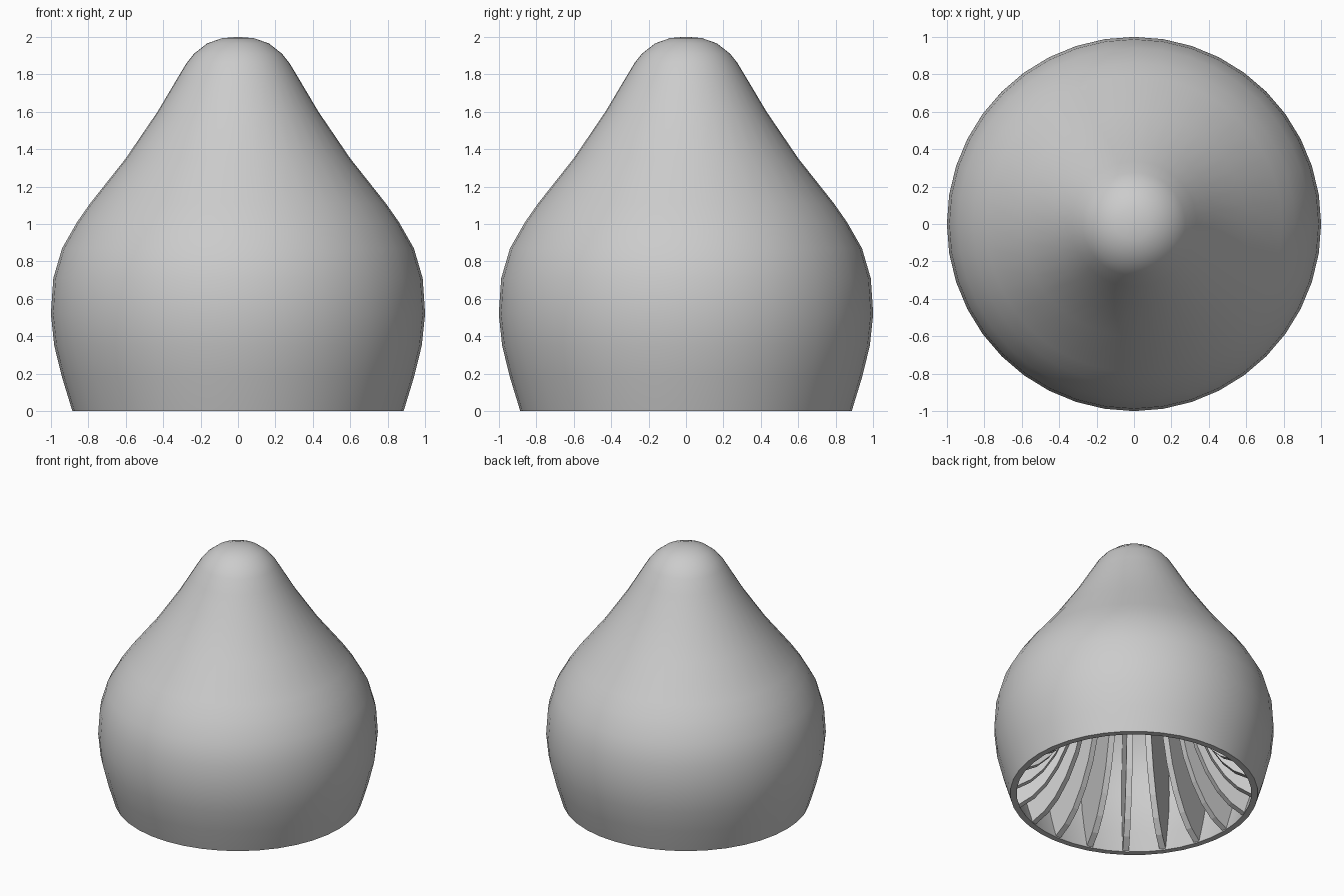
import bpy, bmesh, math
from mathutils import Matrix, Vector

cube = bpy.data.objects.get("Cube")
if cube:
    bpy.data.objects.remove(cube, do_unlink=True)

SEGMENTS = 40
FINS = 20
WALL = 0.045
FIN_WIDTH = 0.045

grey = bpy.data.materials.new("plain_grey")
grey.use_nodes = True
grey.diffuse_color = (0.6, 0.6, 0.6, 1)
grey.node_tree.nodes["Principled BSDF"].inputs["Base Color"].default_value = (0.6, 0.6, 0.6, 1)

# Bell outline from rim to crown (radius, height)
outer = [(0.885, 0), (0.94, 0.18), (0.982, 0.35), (1, 0.52), (0.987, 0.71),
         (0.94, 0.87), (0.86, 1.01), (0.79, 1.11), (0.6, 1.35), (0.43, 1.6),
         (0.335, 1.76), (0.275, 1.86), (0.235, 1.91), (0.165, 1.965),
         (0.085, 1.993), (0, 2)]
# Flared inner edge of each fin, from rim to where it meets the crown
flare = [(0.86, 0.002), (0.74, 0.07), (0.65, 0.16), (0.56, 0.3), (0.48, 0.48),
         (0.42, 0.7), (0.375, 0.95), (0.33, 1.25), (0.28, 1.55), (0.22, 1.8)]


def inset(points, depth):
    """Move an outline inward along its normals."""
    result = []
    for i, (r, z) in enumerate(points):
        a = Vector(points[max(i - 1, 0)])
        b = Vector(points[min(i + 1, len(points) - 1)])
        t = (b - a).normalized()
        result.append((max(r - t.y * depth, 0), z + t.x * depth))
    result[0] = (points[0][0] - depth, 0)
    result[-1] = (0, points[-1][1] - depth)
    return result


def finish(bm, name):
    bmesh.ops.recalc_face_normals(bm, faces=bm.faces)
    mesh = bpy.data.meshes.new(name)
    bm.to_mesh(mesh)
    bm.free()
    mesh.materials.append(grey)
    obj = bpy.data.objects.new(name, mesh)
    bpy.context.collection.objects.link(obj)
    return obj


# Hollow bell shell with a flat rim
bm = bmesh.new()
section = list(reversed(inset(outer, WALL))) + outer
verts = [bm.verts.new((r, 0, z)) for r, z in section]
edges = [bm.edges.new(pair) for pair in zip(verts, verts[1:])]
bmesh.ops.spin(bm, geom=verts + edges, cent=(0, 0, 0), axis=(0, 0, 1),
               angle=math.tau, steps=SEGMENTS)
bmesh.ops.remove_doubles(bm, verts=bm.verts, dist=0.0005)
shell = finish(bm, "bell_shell")
bpy.ops.object.select_all(action="DESELECT")
shell.select_set(True)
bpy.context.view_layer.objects.active = shell
bpy.ops.object.shade_smooth_by_angle(angle=math.radians(35))

# Radial fins lining the inside, their outer edges sunk in the shell
bm = bmesh.new()
back = [p for p in inset(outer, WALL / 2) if p[1] < 1.85]
back[0] = (back[0][0], 0.002)
outline = flare + list(reversed(back))
for i in range(FINS):
    turn = Matrix.Rotation(math.tau * i / FINS, 4, "Z")
    ring = [bm.verts.new(turn @ Vector((r, -FIN_WIDTH / 2, z))) for r, z in outline]
    face = bm.faces.new(ring)
    grown = bmesh.ops.extrude_face_region(bm, geom=[face])["geom"]
    moved = [g for g in grown if isinstance(g, bmesh.types.BMVert)]
    bmesh.ops.translate(bm, verts=moved, vec=turn @ Vector((0, FIN_WIDTH, 0)))
finish(bm, "inner_fins")
